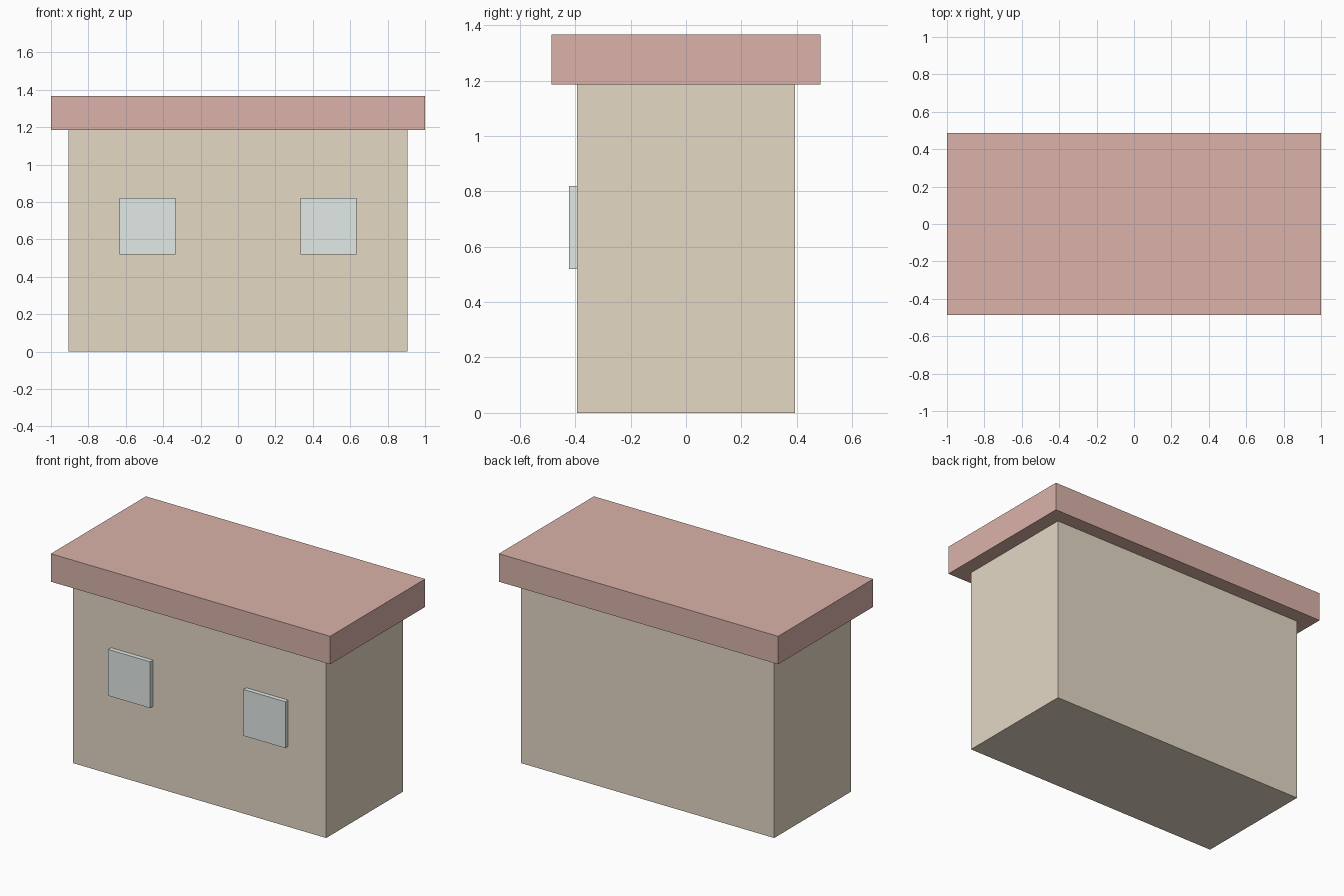
import bpy

if "Cube" in bpy.data.objects:
    bpy.data.objects.remove(bpy.data.objects["Cube"])


def material(name, color):
    mat = bpy.data.materials.new(name)
    mat.diffuse_color = (*color, 1.0)
    mat.use_nodes = True
    mat.node_tree.nodes["Principled BSDF"].inputs["Base Color"].default_value = mat.diffuse_color
    return mat


def box(name, x, y, z, mat):
    """Box from (min, max) ranges on each axis."""
    centre = [(a + b) / 2 for a, b in (x, y, z)]
    bpy.ops.mesh.primitive_cube_add(size=1, location=centre)
    obj = bpy.context.object
    obj.name = name
    obj.scale = [b - a for a, b in (x, y, z)]
    bpy.ops.object.transform_apply(location=False, rotation=False, scale=True)
    obj.data.materials.append(mat)
    return obj


wall_mat = material("wall_tan", (0.78, 0.69, 0.56))
roof_mat = material("roof_red", (0.70, 0.45, 0.40))
glass_mat = material("window_glass", (0.76, 0.82, 0.80))

# House body
box("walls", (-0.907, 0.907), (-0.393, 0.393), (0, 1.185), wall_mat)

# Flat overhanging roof slab
box("roof", (-1, 1), (-0.486, 0.486), (1.185, 1.366), roof_mat)

# Two front windows, standing slightly proud of the wall
for side, cx in (("left", -0.484), ("right", 0.484)):
    box(f"{side}_window", (cx - 0.15, cx + 0.15), (-0.422, -0.362),
        (0.52, 0.82), glass_mat)
